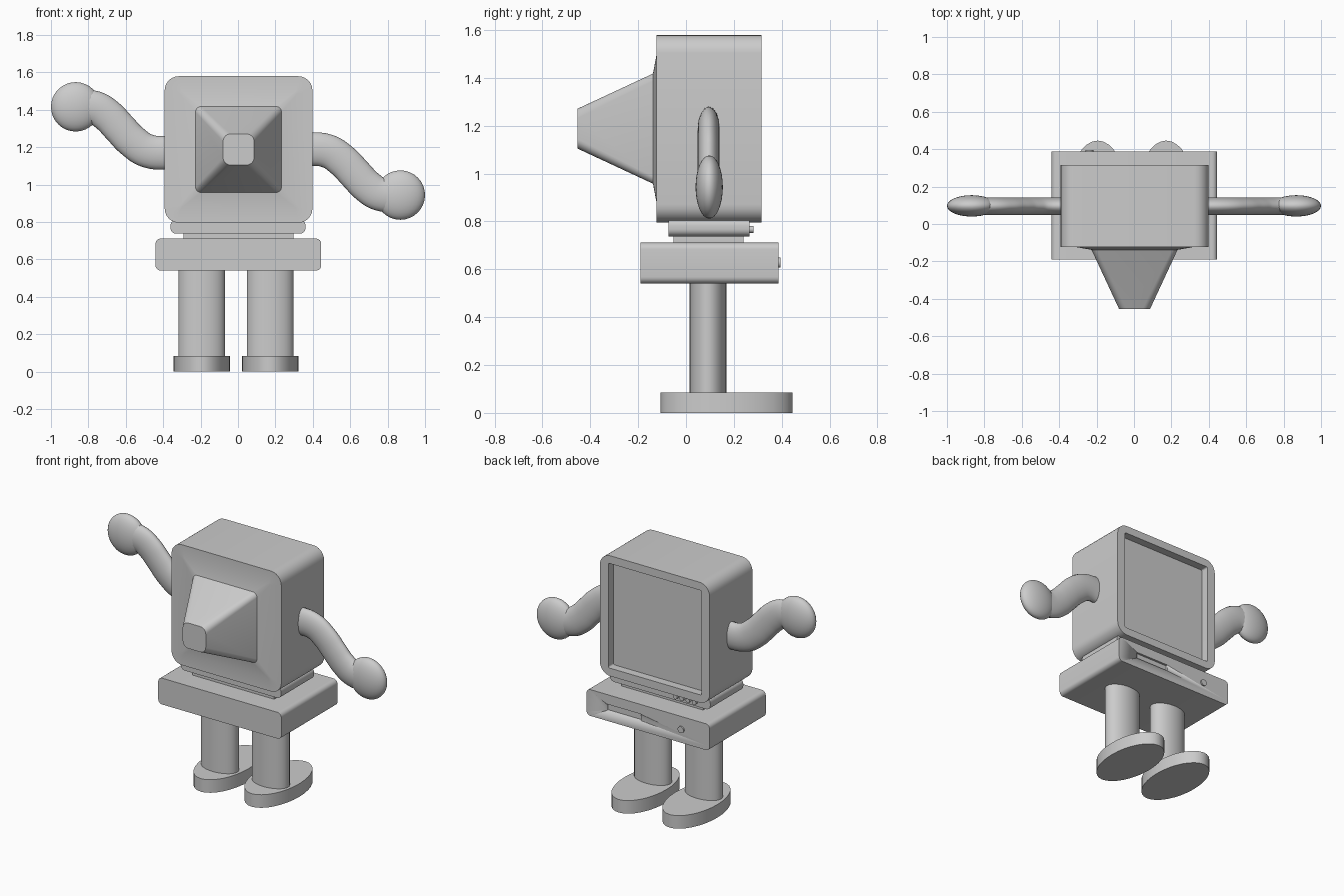
import bpy, bmesh, math
from mathutils import Matrix, Vector

cube = bpy.data.objects.get("Cube")
if cube:
    bpy.data.objects.remove(cube, do_unlink=True)

grey = bpy.data.materials.new("plain grey")
grey.use_nodes = True
grey.diffuse_color = (0.6, 0.6, 0.6, 1)
grey.node_tree.nodes["Principled BSDF"].inputs["Base Color"].default_value = (0.6, 0.6, 0.6, 1)


def finish(obj, angle=30):
    """Give the part its colour and smooth shading with sharp edges kept."""
    if not obj.data.materials:
        obj.data.materials.append(grey)
    bpy.ops.object.select_all(action='DESELECT')
    obj.select_set(True)
    bpy.context.view_layer.objects.active = obj
    if obj.type == 'CURVE':
        bpy.ops.object.convert(target='MESH')
        obj = bpy.context.view_layer.objects.active
    bpy.ops.object.shade_smooth_by_angle(angle=math.radians(angle))
    return obj


def from_bmesh(name, bm, angle=30):
    bmesh.ops.recalc_face_normals(bm, faces=bm.faces)
    mesh = bpy.data.meshes.new(name)
    bm.to_mesh(mesh)
    bm.free()
    obj = bpy.data.objects.new(name, mesh)
    bpy.context.collection.objects.link(obj)
    return finish(obj, angle)


def loft(name, centre, sections, steps=6):
    """Join rounded rectangles (y, width, height, radius) along y."""
    bm = bmesh.new()
    rings = []
    for y, w, h, r in sections:
        ring = []
        for corner, (sx, sz) in enumerate([(1, 1), (-1, 1), (-1, -1), (1, -1)]):
            for i in range(steps + 1):
                a = (corner + i / steps) * math.pi / 2
                x = sx * (w / 2 - r) + r * math.cos(a)
                z = sz * (h / 2 - r) + r * math.sin(a)
                ring.append(bm.verts.new((centre[0] + x, y, centre[1] + z)))
        rings.append(ring)
    n = len(rings[0])
    for a, b in zip(rings, rings[1:]):
        for i in range(n):
            j = (i + 1) % n
            bm.faces.new((a[i], a[j], b[j], b[i]))
    bm.faces.new(rings[0])
    bm.faces.new(rings[-1])
    return from_bmesh(name, bm)


def slab(name, centre, size, y0, y1, radius):
    return loft(name, centre, [(y0, *size, radius), (y1, *size, radius)])


def cylinder(name, centre, radii, depth, axis='Z'):
    bm = bmesh.new()
    bmesh.ops.create_cone(bm, cap_ends=True, segments=32, radius1=1, radius2=1, depth=1)
    bm.transform(Matrix.Diagonal((*radii, depth, 1)))
    if axis == 'Y':
        bm.transform(Matrix.Rotation(math.pi / 2, 4, 'X'))
    bm.transform(Matrix.Translation(centre))
    return from_bmesh(name, bm)


# Monitor head: recessed screen, rounded case, raised back and tapered tube
loft("monitor_head", (0.003, 1.188), [
    (0.263, 0.67, 0.68, 0.01), (0.316, 0.67, 0.68, 0.01),
    (0.316, 0.79, 0.783, 0.075), (-0.123, 0.79, 0.783, 0.075),
    (-0.123, 0.63, 0.62, 0.01), (-0.138, 0.46, 0.46, 0.03),
    (-0.454, 0.166, 0.166, 0.04)])

# Monitor stand in two steps, with a row of buttons
slab("stand_upper", (0, 0.775), (0.722, 0.074), -0.073, 0.266, 0.03)
slab("stand_lower", (0.003, 0.724), (0.588, 0.04), -0.052, 0.24, 0.002)
for i in range(4):
    cylinder(f"stand_button_{i + 1}", (-0.12 - 0.045 * i, 0.27, 0.767),
             (0.0145, 0.0145), 0.026, 'Y')

# Computer body with a cut drive slot and a power button
body = slab("computer_body", (0.002, 0.626), (0.886, 0.171), -0.19, 0.387, 0.028)
cutter = slab("slot_cutter", (0.177, 0.628), (0.247, 0.042), 0.373, 0.42, 0.001)
cutter.hide_render = True
cut = body.modifiers.new("drive_slot", 'BOOLEAN')
cut.operation = 'DIFFERENCE'
cut.solver = 'EXACT'
cut.object = cutter
bpy.context.view_layer.objects.active = body
bpy.ops.object.modifier_apply(modifier=cut.name)
bpy.data.objects.remove(cutter, do_unlink=True)
cylinder("power_button", (-0.238, 0.386, 0.628), (0.021, 0.021), 0.02, 'Y')

# Oval legs and feet
for side, x in (("left", 0.172), ("right", -0.194)):
    cylinder(f"{side}_leg", (x, 0.092, 0.31), (0.125, 0.077), 0.48)
    cylinder(f"{side}_foot", (x, 0.17, 0.0425), (0.151, 0.276), 0.085)

# Flattened wavy arms and hands: one drops, the other is raised
wave = [(0.34, 0.01), (0.48, 0), (0.565, -0.055), (0.632, -0.125),
        (0.695, -0.19), (0.76, -0.23), (0.868, -0.236)]
for side, s in (("left", 1), ("right", -1)):
    curve = bpy.data.curves.new(f"{side}_arm", 'CURVE')
    curve.dimensions = '3D'
    curve.bevel_depth = 0.09
    curve.bevel_resolution = 6
    curve.resolution_u = 6
    curve.use_fill_caps = True
    spline = curve.splines.new('BEZIER')
    spline.bezier_points.add(len(wave) - 1)
    for p, (x, z) in zip(spline.bezier_points, wave):
        p.co = (s * x, 0, s * z)
        p.handle_left_type = p.handle_right_type = 'AUTO'
    arm = bpy.data.objects.new(f"{side}_arm", curve)
    arm.location = (-0.003, 0.095, 1.18)
    arm.scale = (1, 0.51, 1)
    bpy.context.collection.objects.link(arm)
    finish(arm, 40)

    bm = bmesh.new()
    bmesh.ops.create_uvsphere(bm, u_segments=32, v_segments=16, radius=1)
    bm.transform(Matrix.Diagonal((0.132, 0.057, 0.132, 1)))
    bm.transform(Matrix.Translation(Vector((s * 0.868, 0.097, 1.18 - s * 0.236))))
    from_bmesh(f"{side}_hand", bm, 40)
